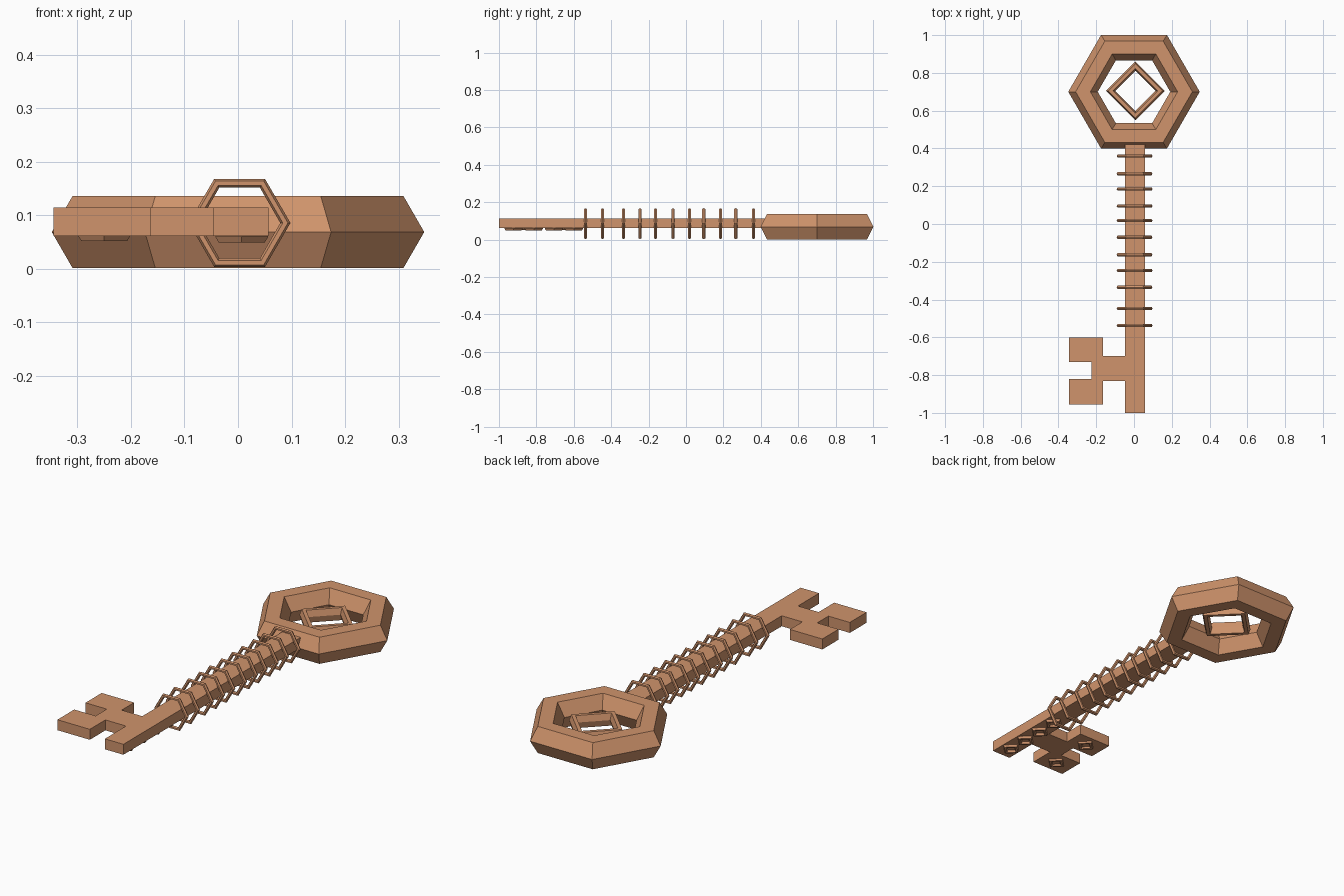
import bpy, bmesh, math

if "Cube" in bpy.data.objects:
    bpy.data.objects.remove(bpy.data.objects["Cube"])

copper = bpy.data.materials.new("copper")
copper.diffuse_color = (0.63, 0.295, 0.15, 1)
copper.use_nodes = True
copper.node_tree.nodes["Principled BSDF"].inputs["Base Color"].default_value = copper.diffuse_color


def ring(name, loc, major, minor, sides, upright=False, z_scale=1.0):
    """Faceted ring with a six-sided section."""
    rot = (math.pi / 2, 0, 0) if upright else (0, 0, 0)
    bpy.ops.mesh.primitive_torus_add(location=loc, rotation=rot, major_radius=major,
                                     minor_radius=minor, major_segments=sides,
                                     minor_segments=6)
    ob = bpy.context.object
    ob.name = name
    ob.scale.z = z_scale
    ob.data.materials.append(copper)
    for p in ob.data.polygons:
        p.use_smooth = False
    return ob


# Bow: large hexagonal ring with a small diamond ring inside
ring("bow", (0, 0.7, 0.0685), 0.27, 0.078, 6)
ring("bow_diamond", (0.007, 0.705, 0.066), 0.131, 0.0245, 4, z_scale=1.5)

# Shaft and bit: one extruded outline
outline = [(0.057, -1), (0.057, 0.42), (-0.047, 0.42), (-0.047, -0.70),
           (-0.163, -0.70), (-0.163, -0.60), (-0.345, -0.60), (-0.345, -0.73),
           (-0.225, -0.73), (-0.225, -0.82), (-0.345, -0.82), (-0.345, -0.955),
           (-0.163, -0.955), (-0.163, -0.83), (-0.047, -0.83), (-0.047, -1)]
bm = bmesh.new()
face = bm.faces.new([bm.verts.new((x, y, 0.061)) for x, y in outline])
ext = bmesh.ops.extrude_face_region(bm, geom=[face])
for v in ext["geom"]:
    if isinstance(v, bmesh.types.BMVert):
        v.co.z = 0.114
bmesh.ops.recalc_face_normals(bm, faces=bm.faces)
mesh = bpy.data.meshes.new("shaft_and_bit")
bm.to_mesh(mesh)
bm.free()
mesh.materials.append(copper)
bpy.context.collection.objects.link(bpy.data.objects.new("shaft_and_bit", mesh))

# Hexagonal wire rings around the shaft
for i, y in enumerate([-0.537, -0.447, -0.335, -0.246, -0.163, -0.07,
                       0.018, 0.095, 0.185, 0.266, 0.36]):
    ring(f"wire_ring_{i}", (0.003, y, 0.0855), 0.0855, 0.0095, 6, upright=True)

# Small diamond rings set into the underside of the shaft and teeth
for i, y in enumerate([-0.922, -0.814, -0.706, -0.60]):
    ring(f"shaft_stud_{i}", (0.007, y, 0.060), 0.037, 0.0125, 4)
for i, y in enumerate([-0.665, -0.887]):
    ring(f"tooth_stud_{i}", (-0.25, y, 0.063), 0.037, 0.0125, 4)
